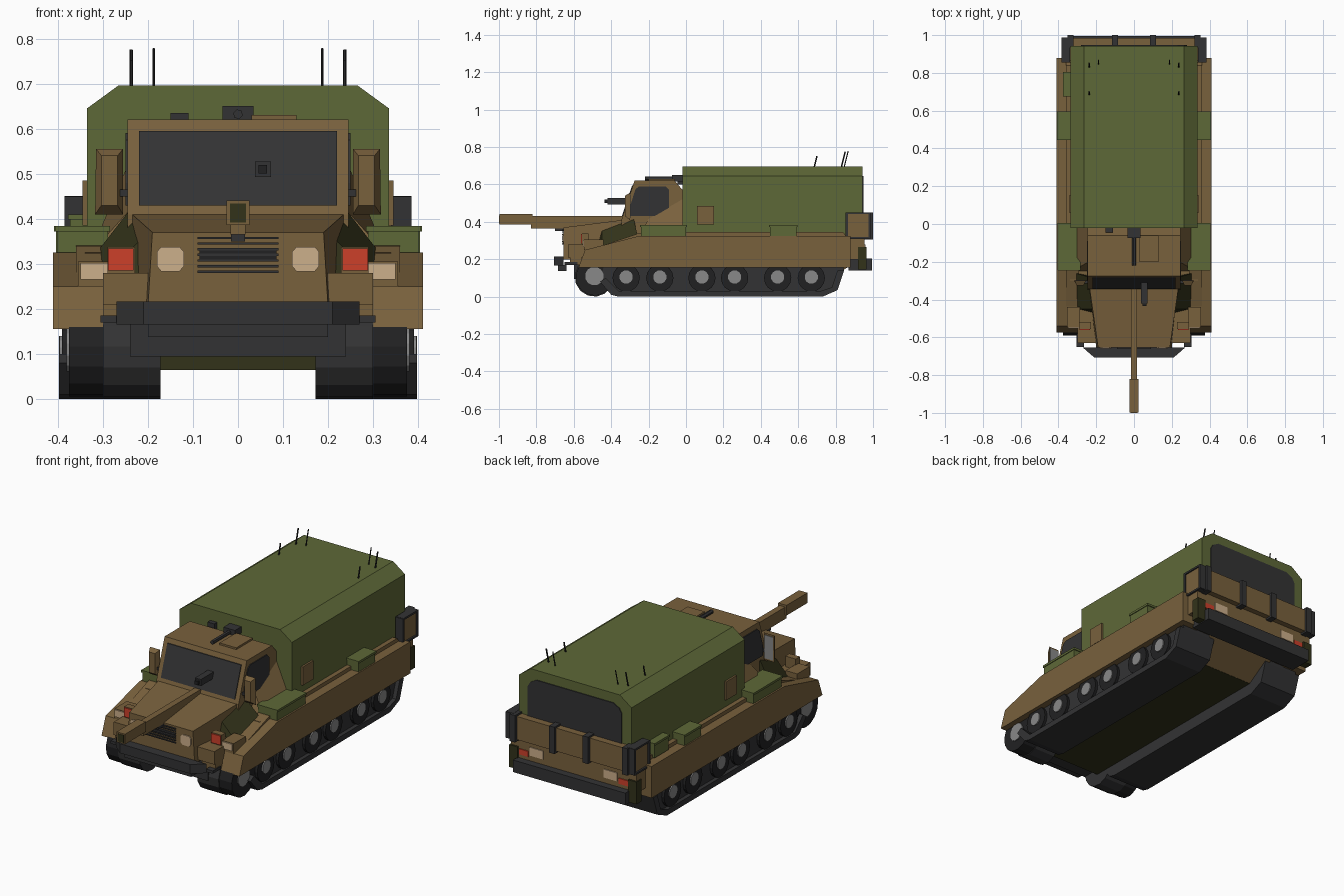
import bpy, bmesh, math
from mathutils import Vector

if "Cube" in bpy.data.objects:
    bpy.data.objects.remove(bpy.data.objects["Cube"])


def material(name, r, g, b):
    m = bpy.data.materials.new(name)
    m.diffuse_color = [(c / 255) ** 2.2 for c in (r, g, b)] + [1]
    m.use_nodes = True
    m.node_tree.nodes["Principled BSDF"].inputs["Base Color"].default_value = m.diffuse_color
    return m


BROWN = material("brown", 120, 97, 63)
GREEN = material("canvas green", 94, 104, 58)
DARK = material("charcoal", 54, 54, 55)
BLACK = material("black", 38, 38, 39)
OLIVE = material("dark olive", 54, 54, 32)
GREY = material("hub grey", 135, 135, 135)
TAN = material("lamp tan", 203, 174, 138)
RED = material("lamp red", 203, 66, 46)


def solid(name, ring_a, ring_b, mat, mirror=False):
    """Closed solid between two matching rings of points."""
    for side in ((1, -1) if mirror else (1,)):
        bm = bmesh.new()
        a = [bm.verts.new((x * side, y, z)) for x, y, z in ring_a]
        b = [bm.verts.new((x * side, y, z)) for x, y, z in ring_b]
        n = len(a)
        bm.faces.new(a)
        bm.faces.new(b[::-1])
        for i in range(n):
            j = (i + 1) % n
            bm.faces.new((a[i], b[i], b[j], a[j]))
        bmesh.ops.recalc_face_normals(bm, faces=bm.faces)
        label = name + ("" if not mirror else "_right" if side > 0 else "_left")
        me = bpy.data.meshes.new(label)
        bm.to_mesh(me)
        bm.free()
        me.materials.append(mat)
        bpy.context.collection.objects.link(bpy.data.objects.new(label, me))


def box(name, x, y, z, mat, mirror=False):
    ring = [(x[0], y[0]), (x[1], y[0]), (x[1], y[1]), (x[0], y[1])]
    solid(name, [(*p, z[0]) for p in ring], [(*p, z[1]) for p in ring], mat, mirror)


def side_prism(name, profile, x, mat, mirror=False):
    """Profile in (y, z), extruded along x."""
    solid(name, [(x[0], *p) for p in profile], [(x[1], *p) for p in profile], mat, mirror)


def front_prism(name, profile, y, mat, mirror=False):
    """Profile in (x, z), extruded along y."""
    solid(name, [(p[0], y[0], p[1]) for p in profile],
          [(p[0], y[1], p[1]) for p in profile], mat, mirror)


def rod(name, start, end, r, mat, sides=6, mirror=False):
    s, e = Vector(start), Vector(end)
    d = (e - s).normalized()
    u = d.orthogonal().normalized()
    v = d.cross(u)
    ring = [(u * math.cos(t) + v * math.sin(t)) * r
            for t in (2 * math.pi * i / sides for i in range(sides))]
    solid(name, [s + p for p in ring], [e + p for p in ring], mat, mirror)


# Hull and side sponsons
side_prism("lower_hull", [(-.5, .065), (.72, .065), (.72, .2), (-.5, .2)], (-.2, .2), OLIVE)
side_prism("rear_hull_slope", [(.72, .066), (.9, .18), (.9, .22), (.72, .22)], (-.2, .2), BROWN)
box("hull_deck", (-.34, .34), (-.3, .88), (.16, .325), BROWN)
side_prism("sponson", [(-.575, .155), (-.54, .25), (-.25, .325), (.88, .325), (.88, .155)],
           (.29, .411), BROWN, True)
side_prism("sponson_ridge", [(-.5, .255), (-.25, .34), (-.05, .345), (.84, .345), (.86, .32), (-.3, .3)],
           (.29, .36), BROWN, True)

# Tracks and road wheels
side_prism("track", [(-.44, .16), (-.46, .08), (-.4, .01), (-.36, 0), (.73, 0), (.81, .035), (.845, .14),
                     (.84, .17)], (.172, .375), DARK, True)
side_prism("track_belt", [(-.46, .08), (-.4, .01), (-.36, 0), (.73, 0), (.81, .035), (.845, .14),
                          (.81, .14), (.78, .05), (.72, .03), (-.36, .03), (-.43, .1)],
           (.37, .397), DARK, True)
for i, y in enumerate((-.32, -.14, .085, .26, .49, .67)):
    rod(f"road_wheel_{i}", (.37, y, .1), (.39, y, .1), .073, BLACK, 16, True)
    rod(f"wheel_hub_{i}", (.38, y, .105), (.396, y, .105), .036, GREY, 12, True)

# Front wheels
rod("front_wheel", (.172, -.49, .105), (.3, -.49, .105), .105, DARK, 14, True)
rod("front_wheel_outer", (.3, -.49, .105), (.375, -.49, .105), .1, BLACK, 14, True)
rod("front_hub", (.37, -.49, .11), (.38, -.49, .11), .05, GREY, 12, True)

# Hood
solid("hood",
      [(-.235, -.34, .2), (.235, -.34, .2), (.235, -.34, .41), (-.235, -.34, .41)],
      [(-.2, -.655, .2), (.2, -.655, .2), (.19, -.655, .37), (-.19, -.655, .37)], BROWN)
solid("hood_side_panel", [(.2, -.48, .25), (.3, -.45, .27), (.21, -.45, .36)],
      [(.2, -.28, .3), (.31, -.26, .33), (.24, -.28, .42)], OLIVE, True)
box("grille", (-.085, .085), (-.659, -.65), (.305, .33), BLACK)
for i in range(7):
    z = .28 + i * .0125
    box(f"grille_slat_{i}", (-.09, .09), (-.662, -.65), (z, z + .005), DARK)
octagon = [(.12, .295), (.13, .283), (.17, .283), (.18, .295), (.18, .327), (.17, .338), (.13, .338), (.12, .327)]
front_prism("headlight", octagon, (-.66, -.65), TAN, True)

# Fenders, lamps and front bumper
box("fender_block", (.19, .3), (-.63, -.45), (.21, .28), BROWN, True)
box("fender_tip", (.22, .3), (-.62, -.56), (.17, .22), BROWN, True)
box("side_lamp_case", (.285, .355), (-.545, -.44), (.25, .305), BROWN, True)
box("side_lamp", (.287, .35), (-.551, -.544), (.265, .302), TAN, True)
box("red_lamp_case", (.228, .29), (-.555, -.52), (.28, .337), BROWN, True)
box("red_lamp", (.232, .288), (-.561, -.554), (.285, .334), RED, True)
bumper = [(-.27, -.655), (-.21, -.707), (.21, -.707), (.27, -.655)]
solid("front_bumper", [(*p, .166) for p in bumper], [(*p, .216) for p in bumper], DARK)
box("bumper_lower", (-.2, .2), (-.685, -.64), (.138, .168), DARK)
box("front_axle_guard", (-.24, .24), (-.6, -.5), (.095, .2), DARK)
box("bumper_end", (.265, .305), (-.65, -.58), (.17, .185), DARK, True)

# Cab with windows
side_prism("cab", [(-.348, .32), (-.345, .41), (-.275, .62), (-.06, .62), (-.01, .56), (-.01, .32)],
           (-.245, .245), BROWN)
solid("cab_flare", [(.24, -.25, .32), (.33, -.25, .32), (.24, -.2, .42)],
      [(.24, -.01, .32), (.33, -.01, .32), (.24, -.01, .53)], BROWN, True)
side_prism("windshield", [(-.343, .43), (-.288, .595), (-.278, .595), (-.333, .43)], (-.22, .22), DARK)
side_prism("door_window", [(-.3, .43), (-.3, .48), (-.27, .575), (-.25, .59), (-.11, .59), (-.09, .57),
                           (-.09, .43)], (.243, .25), DARK, True)
solid("mirror", [(.255, -.3, .41), (.317, -.3, .41), (.315, -.3, .555), (.255, -.3, .555)],
      [(.267, -.325, .43), (.303, -.325, .43), (.303, -.325, .54), (.267, -.325, .54)], BROWN, True)
box("mirror_glass", (.262, .31), (-.302, -.296), (.42, .545), GREY, True)
box("mirror_arm", (.24, .27), (-.315, -.3), (.45, .465), DARK, True)

# Roof and windshield guns
box("roof_gun_mount", (-.034, .034), (-.075, -.005), (.615, .65), DARK)
rod("roof_gun_barrel", (0, -.22, .632), (0, -.07, .632), .011, DARK)
box("roof_hatch", (.03, .13), (-.2, -.06), (.615, .63), BROWN)
box("roof_vent", (-.15, -.11), (-.045, -.015), (.6, .635), DARK)
rod("cab_gun", (.055, -.42, .51), (.055, -.28, .51), .025, DARK, 4)
rod("cab_gun_muzzle", (.055, -.435, .51), (.055, -.41, .51), .014, BLACK, 4)

# Main gun
box("main_barrel", (-.017, .017), (-.83, -.33), (.365, .43), BROWN)
box("main_muzzle", (-.025, .025), (-.998, -.82), (.386, .441), BROWN)
box("muzzle_face", (-.018, .018), (-1, -.99), (.392, .434), OLIVE)
box("barrel_support", (-.016, .016), (-.7, -.6), (.35, .37), DARK)

# Canvas cover
canvas = [(-.335, .32), (-.335, .645), (-.265, .696), (.265, .696), (.335, .645), (.335, .32)]
front_prism("canvas_cover", canvas, (-.02, .943), GREEN)
opening = [(-.28, .36), (-.28, .6), (-.265, .625), (-.23, .645), (.23, .645), (.265, .625), (.28, .6), (.28, .36)]
front_prism("rear_opening", opening, (.94, .948), DARK)
box("side_hatch", (.33, .345), (.06, .15), (.385, .485), BROWN, True)

# Antennas
for i, (x, y, top, r) in enumerate(((.237, .83, .775, .004), (.187, .845, .778, .003), (.237, .685, .752, .004))):
    rod(f"antenna_{i}", (x, y, .69), (x, y + (top - .69) * .25, top), r, BLACK, 6, True)


# Side stowage crates
def crate(name, x, y, z, mirror=True):
    box(name, x, y, (z[0], z[1] - .012), GREEN, mirror)
    box(name + "_lid", (x[0] - .004, x[1] + .004), (y[0] - .005, y[1] + .005), (z[1] - .012, z[1]), GREEN, mirror)


crate("front_crate", (.288, .402), (-.24, 0), (.322, .384))
crate("middle_crate", (.33, .404), (.45, .59), (.32, .384))
crate("rear_left_crate", (-.373, -.33), (.68, .8), (.33, .41), False)

# Rear wall, stowage bin with straps, bumper and lamps
box("rear_wall", (-.375, .375), (.87, .955), (.2, .325), BROWN)
box("rear_bin", (-.37, .37), (.94, .985), (.315, .44), BROWN)
box("bin_corner", (.33, .378), (.865, .985), (.32, .443), BROWN, True)
for i, x in enumerate((.1, .335)):
    box(f"bin_strap_{i}", (x - .016, x + .016), (.935, 1.0), (.305, .45), DARK, True)
for i, y in enumerate((.86, .982)):
    box(f"bin_end_strap_{i}", (.34, .385), (y - .006, y + .006), (.31, .45), DARK, True)
for i, z in enumerate((.313, .446)):
    box(f"bin_end_rail_{i}", (.34, .385), (.86, .985), (z - .005, z + .005), DARK, True)
box("rear_bumper", (-.335, .335), (.87, .995), (.14, .205), DARK)
box("rear_pocket", (.33, .38), (.92, .965), (.145, .265), OLIVE, True)
box("rear_red_lamp", (.27, .325), (.95, .96), (.225, .255), RED, True)
box("rear_tan_lamp", (.18, .26), (.95, .96), (.235, .28), TAN, True)
